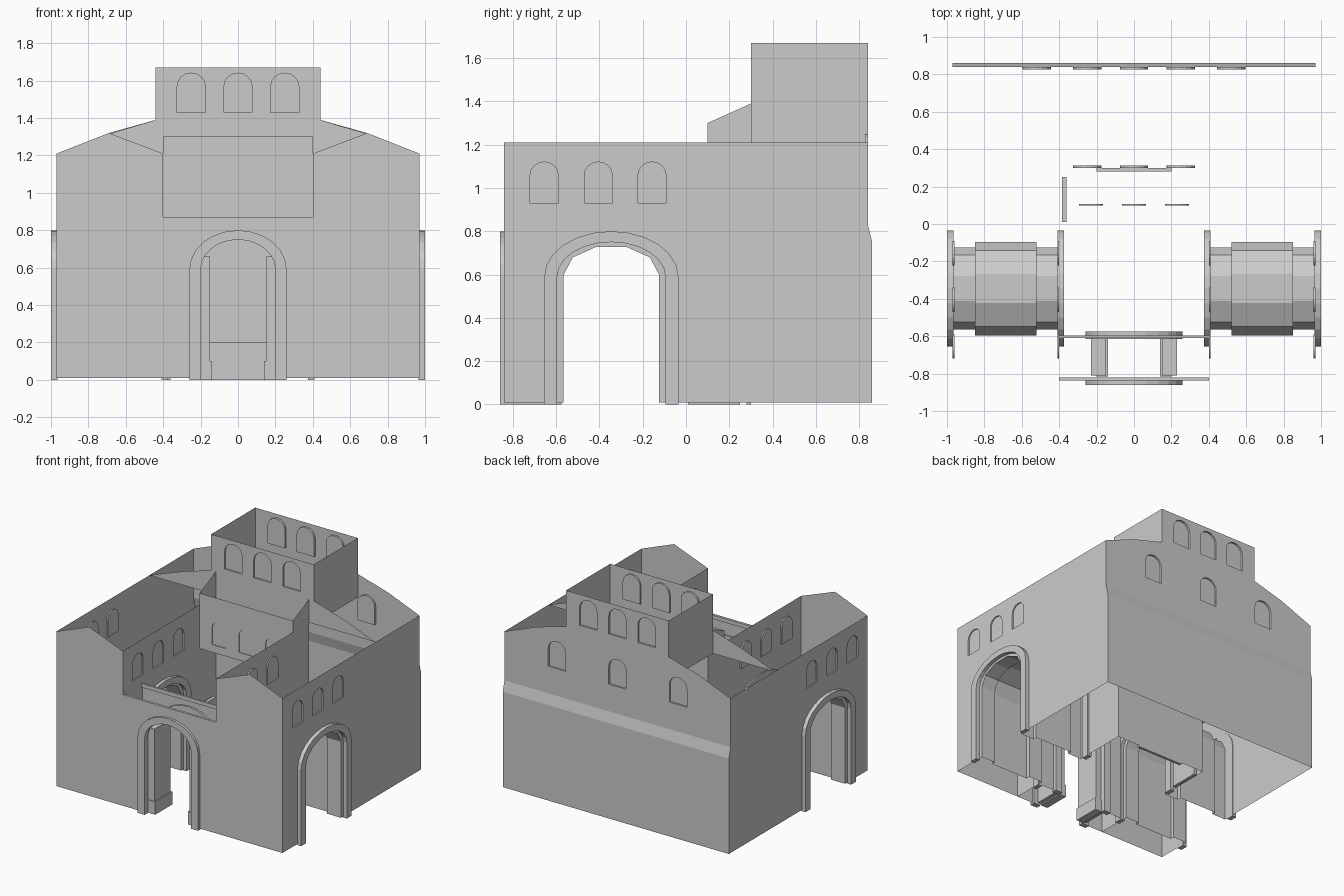
import bpy, math
from mathutils import Vector
from mathutils.geometry import tessellate_polygon

if "Cube" in bpy.data.objects:
    bpy.data.objects.remove(bpy.data.objects["Cube"])


def mesh(name, verts, faces):
    me = bpy.data.meshes.new(name)
    me.from_pydata(verts, [], faces)
    me.update()
    ob = bpy.data.objects.new(name, me)
    bpy.context.collection.objects.link(ob)
    return ob


def place(axis, pos, u, v):
    """Map wall coordinates (u, v) to the plane x=pos or y=pos."""
    return (pos, u, v) if axis == 'x' else (u, pos, v)


def arch(c, hw, spring, apex, z0, n):
    """Open arch path, from the left foot over the top to the right foot."""
    pts = [(c - hw, z0)]
    for i in range(n + 1):
        a = math.pi * (1 - i / n)
        pts.append((c + hw * math.cos(a), spring + (apex - spring) * math.sin(a)))
    return pts + [(c + hw, z0)]


def window(c, hw, z0, z1):
    return arch(c, hw, z1 - hw * 0.95, z1, z0, 8)


def wall(name, axis, pos, outline, windows=(), depth=0.012):
    """Flat sheet with window niches; depth is signed along the axis."""
    loops = [outline] + list(windows)
    flat = [p for l in loops for p in l]
    tris = tessellate_polygon([[Vector((u, v, 0)) for u, v in l] for l in loops])
    mesh(name, [place(axis, pos, u, v) for u, v in flat], [tuple(t) for t in tris])
    for w in windows:
        n = len(w)
        vs = [place(axis, pos, *p) for p in w] + [place(axis, pos + depth, *p) for p in w]
        fs = [(i, (i + 1) % n, n + (i + 1) % n, n + i) for i in range(n)]
        mesh(name + "_window", vs, fs + [tuple(range(n, 2 * n))])


def frame(name, axis, a, b, c, ho, hi):
    """Arch surround between planes a and b, outer/inner half widths ho/hi."""
    o = arch(c, ho, 0.59, 0.80, 0, 12)
    i = arch(c, hi, 0.59, 0.75, 0, 12)
    n = len(o)
    vs = [place(axis, p, *q) for path, p in ((o, a), (o, b), (i, b), (i, a)) for q in path]
    fs = [(k * n + j, k * n + j + 1, ((k + 1) % 4) * n + j + 1, ((k + 1) % 4) * n + j)
          for k in range(4) for j in range(n - 1)]
    fs += [(0, n, 2 * n, 3 * n), (n - 1, 2 * n - 1, 3 * n - 1, 4 * n - 1)]
    mesh(name, vs, fs)


def box(name, x0, x1, y0, y1, z0, z1):
    vs = [(x, y, z) for x in (x0, x1) for y in (y0, y1) for z in (z0, z1)]
    mesh(name, vs, [(0, 1, 3, 2), (4, 6, 7, 5), (0, 4, 5, 1),
                    (2, 3, 7, 6), (0, 2, 6, 4), (1, 5, 7, 3)])


G = 0.01        # bottom of the wall sheets
AC = -0.345     # centre of the side arches
side_hole = arch(AC, 0.22, 0.60, 0.735, G, 5)
gate_hole = arch(0, 0.20, 0.59, 0.75, G, 12)
side_windows = [window(y, 0.065, 0.93, 1.12) for y in (-0.655, -0.405, -0.157)]
tower_windows = [window(x, 0.075, 1.43, 1.64) for x in (-0.25, 0, 0.25)]

for s, tag in ((-1, "left"), (1, "right")):
    # outer side wall and inner courtyard wall
    wall(tag + "_outer_wall", 'x', s * 0.97,
         [(-0.84, G)] + side_hole + [(0.86, G), (0.86, 0.75), (0.84, 0.83),
                                     (0.84, 1.21), (-0.84, 1.21)],
         side_windows, -s * 0.01)
    wall(tag + "_courtyard_wall", 'x', s * 0.40,
         [(-0.84, G)] + side_hole + [(0.30, G), (0.30, 1.39), (0.10, 1.30),
                                     (0.10, 1.21), (-0.84, 1.21)],
         side_windows, s * 0.01)
    frame(tag + "_outer_arch_frame", 'x', s * 0.965, s * 1.0, AC, 0.31, 0.25)
    frame(tag + "_courtyard_arch_frame", 'x', s * 0.41, s * 0.375, AC, 0.31, 0.25)

    # barrel vaulted passage, wider in the middle
    verts, faces = [], []
    secs = [(0.40, 0.22, 0.735), (0.52, 0.22, 0.735), (0.52, 0.25, 0.765),
            (0.85, 0.25, 0.765), (0.85, 0.22, 0.735), (0.97, 0.22, 0.735)]
    for k, (x, hw, top) in enumerate(secs):
        path = arch(AC, hw, 0.60, top, G, 5)
        n = len(path)
        verts += [(s * x, y, z) for y, z in path]
        if k:
            faces += [((k - 1) * n + j, (k - 1) * n + j + 1, k * n + j + 1, k * n + j)
                      for j in range(n - 1)]
    mesh(tag + "_vault", verts, faces)

    # tower side and the gable beside it
    wall(tag + "_tower_side", 'x', s * 0.44,
         [(0.30, 1.21), (0.84, 1.21), (0.84, 1.67), (0.30, 1.67)])
    wall(tag + "_rear_gable", 'y', 0.30,
         [(s * 0.44, 1.21), (s * 0.97, 1.21), (s * 0.69, 1.315), (s * 0.44, 1.39)])

    # gate passage pilaster with base block
    x0, x1 = sorted((s * 0.15, s * 0.23))
    box(tag + "_gate_pilaster", x0, x1, -0.81, -0.61, G, 0.66)
    x0, x1 = sorted((s * 0.14, s * 0.20))
    box(tag + "_pilaster_base", x0, x1, -0.815, -0.605, 0, 0.10)

# front wall with two gabled wings and the low gate between
wall("front_wall", 'y', -0.84,
     [(-0.97, G)] + gate_hole + [(0.97, G), (0.97, 1.21), (0.69, 1.32), (0.40, 1.21),
      (0.40, 0.87), (-0.40, 0.87), (-0.40, 1.21), (-0.69, 1.32), (-0.97, 1.21)])
wall("gate_rear_wall", 'y', -0.60,
     [(-0.40, G)] + gate_hole + [(0.40, G), (0.40, 0.87), (-0.40, 0.87)])
box("gate_front_ledge", -0.40, 0.40, -0.838, -0.82, 0.84, 0.87)
box("gate_rear_ledge", -0.40, 0.40, -0.61, -0.595, 0.84, 0.87)
frame("gate_front_frame", 'y', -0.86, -0.82, 0, 0.26, 0.20)
frame("gate_rear_frame", 'y', -0.615, -0.575, 0, 0.26, 0.20)

# upper courtyard wall
wall("balcony_wall", 'y', 0.10,
     [(-0.40, 0.87), (0.40, 0.87), (0.40, 1.30), (-0.40, 1.30)],
     [window(x, 0.063, 0.93, 1.12) for x in (-0.23, 0, 0.23)], 0.006)

# tower front, reaching down to the courtyard
wall("tower_front", 'y', 0.30,
     [(-0.40, G), (0.40, G), (0.40, 1.21), (0.44, 1.21), (0.44, 1.67),
      (-0.44, 1.67), (-0.44, 1.21), (-0.40, 1.21)], tower_windows, 0.012)

# back wall: upper sheet, sloped band and thicker base
wall("back_wall", 'y', 0.84,
     [(-0.97, 0.83), (0.97, 0.83), (0.97, 1.21), (0.69, 1.32), (0.44, 1.39), (0.44, 1.67),
      (-0.44, 1.67), (-0.44, 1.39), (-0.69, 1.32), (-0.97, 1.21)],
     tower_windows + [window(x, 0.075, 1.04, 1.25) for x in (-0.52, 0, 0.52)], -0.014)
mesh("back_base", [(x, y, z) for y, z in ((0.86, G), (0.86, 0.75), (0.84, 0.83))
                   for x in (-0.97, 0.97)], [(0, 1, 3, 2), (2, 3, 5, 4)])

# courtyard panels
box("courtyard_step", -0.20, 0.20, 0.28, 0.30, 0, 0.20)
box("courtyard_door", -0.385, -0.36, 0.01, 0.25, 0, 0.45)
